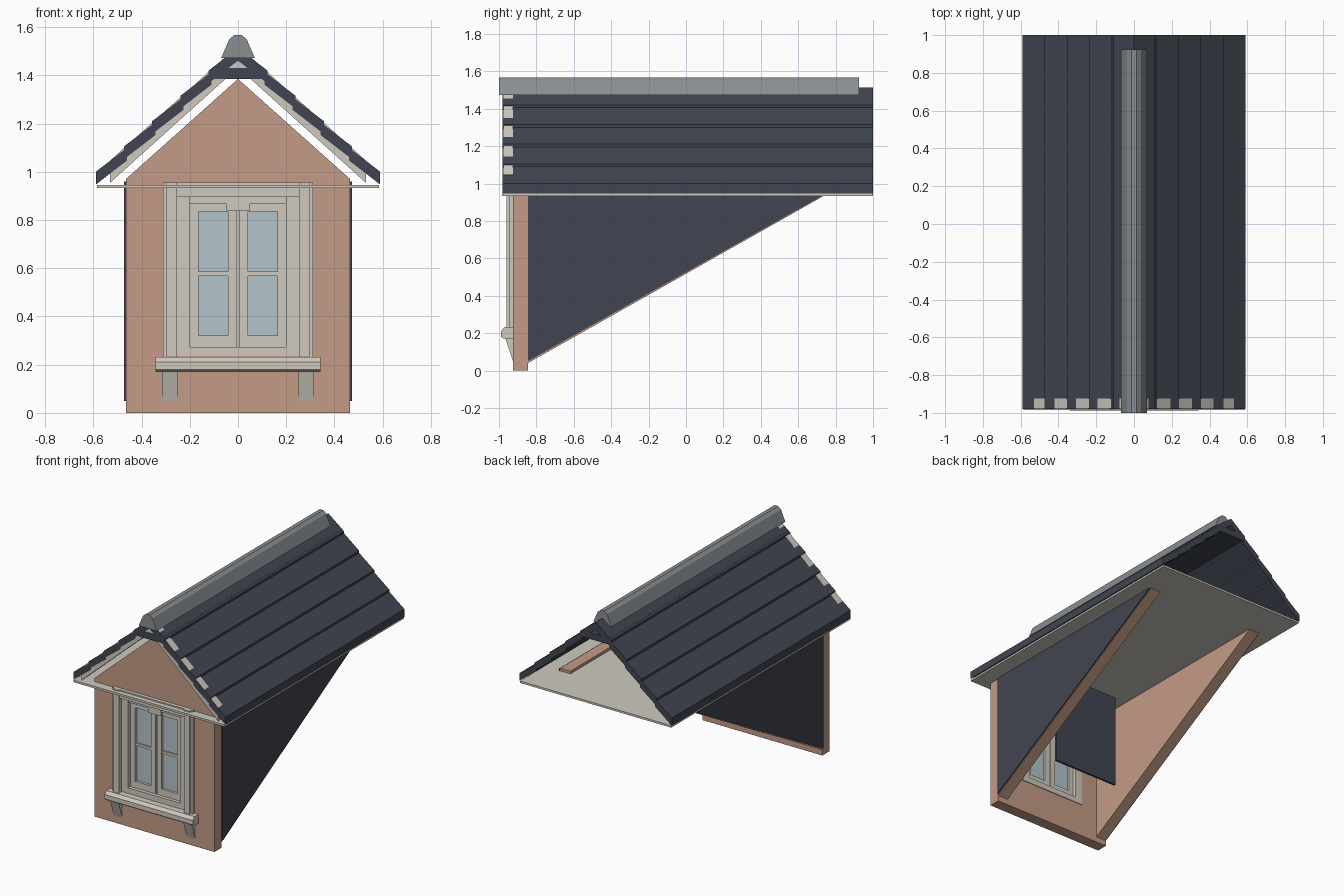
import bpy
import bmesh

old = bpy.data.objects.get("Cube")
if old:
    bpy.data.objects.remove(old, do_unlink=True)


def material(name, rgb):
    m = bpy.data.materials.new(name)
    m.use_nodes = True
    m.diffuse_color = (*rgb, 1)
    m.node_tree.nodes["Principled BSDF"].inputs["Base Color"].default_value = (*rgb, 1)
    return m


RENDER = material("terracotta render", (0.55, 0.33, 0.24))
CREAM = material("cream paint", (0.62, 0.59, 0.53))
SLATE = material("dark slate", (0.053, 0.06, 0.082))
RIDGE = material("grey ridge metal", (0.26, 0.275, 0.29))
GLASS = material("pale blue glass", (0.45, 0.55, 0.60))


def prism(name, outline, axis, start, end, mat, mirror=False):
    """Extrude an outline: (x, z) points along y, or (y, z) points along x."""
    bm = bmesh.new()

    def place(p, depth):
        return (p[0], depth, p[1]) if axis == "y" else (depth, p[0], p[1])
    a = [bm.verts.new(place(p, start)) for p in outline]
    b = [bm.verts.new(place(p, end)) for p in outline]
    bm.faces.new(a)
    bm.faces.new(b)
    for i in range(len(a)):
        j = (i + 1) % len(a)
        bm.faces.new((a[i], a[j], b[j], b[i]))
    bmesh.ops.recalc_face_normals(bm, faces=bm.faces)
    mesh = bpy.data.meshes.new(name)
    bm.to_mesh(mesh)
    bm.free()
    mesh.materials.append(mat)
    obj = bpy.data.objects.new(name, mesh)
    bpy.context.scene.collection.objects.link(obj)
    if mirror:
        obj.modifiers.new("mirror", "MIRROR")
    return obj


def box(name, x, y, z, mat, mirror=False):
    outline = [(x[0], z[0]), (x[1], z[0]), (x[1], z[1]), (x[0], z[1])]
    return prism(name, outline, "y", y[0], y[1], mat, mirror)


def symmetric(half):
    """Close an outline by reflecting its right half."""
    return half + [(-x, z) for x, z in reversed(half) if x != 0]


# Gabled front wall with a window opening
wall = prism("front_wall", symmetric([(0.465, 0), (0.465, 0.97), (0, 1.385)]),
             "y", -0.925, -0.845, RENDER)
cutter = box("window_cutter", (-0.25, 0.25), (-1, -0.8), (0.235, 0.9), RENDER)
cutter.hide_render = True
cut = wall.modifiers.new("opening", "BOOLEAN")
cut.object = cutter
cut.solver = "EXACT"
bpy.context.view_layer.objects.active = wall
bpy.ops.object.modifier_apply(modifier=cut.name)
bpy.data.objects.remove(cutter, do_unlink=True)

# Triangular cheeks with slate cladding outside
prism("cheek_wall", [(-0.845, 0.04), (0.73, 0.93), (0.73, 0.965), (-0.845, 0.965)],
      "x", 0.385, 0.465, RENDER, True)
prism("cheek_cladding", [(-0.845, 0.05), (0.73, 0.935), (0.73, 0.96), (-0.845, 0.96)],
      "x", 0.465, 0.473, SLATE, True)

# Flat soffit board
box("soffit", (-0.585, 0.585), (-0.985, 1), (0.932, 0.946), CREAM)

# Stepped slate courses
for k in range(5):
    x0, z0 = 0.59 - 0.117 * k, 1.0 + 0.105 * k
    run = 0.13 if k < 4 else x0
    x1, z1 = x0 - run, z0 + run * 0.77
    prism(f"slate_course_{k + 1}",
          [(x0, z0 - 0.053), (x0, z0), (x1, z1), (x1, z1 - 0.053)],
          "y", -0.98, 1, SLATE, True)

# Collar under the ridge, gable boards and ridge cap
prism("ridge_collar", symmetric([(0.125, 1.385), (0.11, 1.43)]), "y", -0.98, 1, SLATE)
prism("gable_board", [(0.53, 0.955), (0.53, 1.047), (0, 1.524), (-0.53, 1.047),
                      (-0.53, 0.955), (0, 1.432)], "y", -0.977, -0.925, CREAM)
prism("ridge_cap", symmetric([(0.07, 1.472), (0.036, 1.55), (0.014, 1.568)]),
      "y", -1, 0.925, RIDGE)

# Window casing
box("casing_edge", (0.295, 0.312), (-0.945, -0.925), (0.23, 0.955), CREAM, True)
box("casing_post", (0.252, 0.297), (-0.96, -0.925), (0.23, 0.955), CREAM, True)
box("casing_head", (-0.252, 0.252), (-0.95, -0.925), (0.895, 0.955), CREAM)

# Window frame set in the opening
box("frame_jamb", (0.2, 0.255), (-0.93, -0.84), (0.235, 0.895), CREAM, True)
box("frame_head", (-0.2, 0.2), (-0.92, -0.84), (0.868, 0.9), CREAM)
box("frame_bottom", (-0.2, 0.2), (-0.93, -0.84), (0.235, 0.274), CREAM)
box("head_block", (-0.05, 0.05), (-0.925, -0.86), (0.84, 0.893), CREAM)

# Pair of casement sashes
SASH = (-0.905, -0.865)
box("sash_outer_stile", (0.163, 0.2), SASH, (0.274, 0.842), CREAM, True)
box("sash_inner_stile", (0.005, 0.042), SASH, (0.274, 0.842), CREAM, True)
box("sash_top_rail", (0.005, 0.2), SASH, (0.835, 0.868), CREAM, True)
box("sash_bottom_rail", (0.042, 0.163), SASH, (0.274, 0.32), CREAM, True)
box("sash_glazing_bar", (0.042, 0.163), (-0.9, -0.87), (0.568, 0.586), CREAM, True)
box("meeting_strip", (-0.006, 0.006), (-0.895, -0.87), (0.274, 0.868), CREAM)
box("glass", (0.042, 0.163), (-0.888, -0.88), (0.32, 0.836), GLASS, True)

# Dark screen behind the window
box("inner_screen", (-0.255, 0.255), (-0.51, -0.495), (0.235, 0.9), SLATE)

# Sill on tapered brackets
prism("window_sill", [(-0.925, 0.17), (-0.975, 0.17), (-0.988, 0.18), (-0.988, 0.212),
                      (-0.97, 0.232), (-0.925, 0.232)], "x", -0.342, 0.342, CREAM)
prism("sill_bracket", [(-0.925, 0.05), (-0.965, 0.17), (-0.925, 0.17)],
      "x", 0.25, 0.316, CREAM, True)
